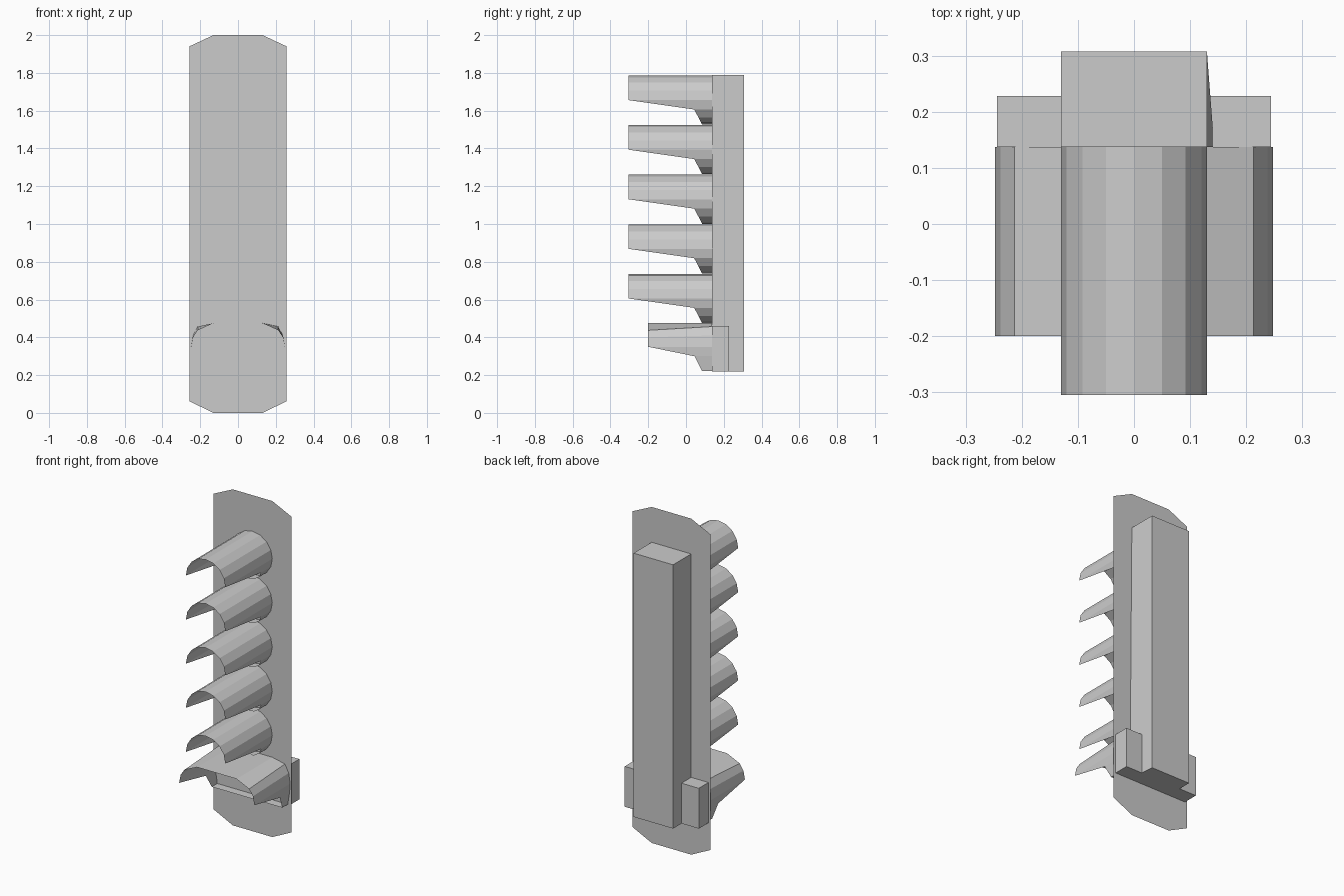
import bpy, math

if "Cube" in bpy.data.objects:
    bpy.data.objects.remove(bpy.data.objects["Cube"])

PLATE_Y = 0.137
R = 0.13


def make(name, verts, faces):
    mesh = bpy.data.meshes.new(name)
    mesh.from_pydata(verts, [], faces)
    mesh.update()
    obj = bpy.data.objects.new(name, mesh)
    bpy.context.collection.objects.link(obj)
    return obj


def box(name, x0, x1, y0, y1, z0, z1, flare=0.0):
    # flare pushes the lower front right corner outward
    v = [(x0, y0, z0), (x1 + flare, y0, z0), (x1, y1, z0), (x0, y1, z0),
         (x0, y0, z1), (x1, y0, z1), (x1, y1, z1), (x0, y1, z1)]
    f = [(3, 2, 1, 0), (4, 5, 6, 7), (0, 1, 5, 4),
         (1, 2, 6, 5), (2, 3, 7, 6), (3, 0, 4, 7)]
    return make(name, v, f)


def hood(name, back, front):
    # open sleeve between a back loop and a front loop
    n = len(back)
    faces = [(i, n + i, n + (i + 1) % n, (i + 1) % n) for i in range(n)]
    return make(name, back + front, faces)


def lip_y(dz, front):
    # front edge depth: full length on top, cut back underneath
    if dz > -0.001:
        return front
    if dz > -0.05:
        return front + (0.045 - front) * dz / -0.05
    return 0.045 + 0.04 * (-dz - 0.05) / 0.08


# thin backing plate with clipped corners
outline = [(-R, 0), (R, 0), (0.258, 0.062), (0.258, 1.94),
           (R, 2), (-R, 2), (-0.258, 1.94), (-0.258, 0.062)]
make("backing_plate", [(x, PLATE_Y, z) for x, z in outline], [tuple(range(8))])

# rear housings
box("main_housing", -R, R, PLATE_Y, 0.307, 0.22, 1.79, flare=0.013)
for side, a, b in (("left", -0.244, -R), ("right", R, 0.244)):
    box(side + "_side_housing", a, b, PLATE_Y, 0.228, 0.22, 0.46)

# five round lamp hoods
for k in range(5):
    cz = 1.656 - k * 0.2625
    back, front = [], []
    for i in range(16):
        a = i * math.tau / 16
        x, dz = R * math.cos(a), R * math.sin(a)
        back.append((x, PLATE_Y, cz + dz))
        front.append((x, lip_y(dz, -0.305), cz + dz))
    hood("round_hood_%d" % (k + 1), back, front)

# wide lower hood: right half as (x, back z, front z, front y), then mirrored
half = [(R, 0.475, 0.475, -0.2), (0.213, 0.457, 0.437, -0.2),
        (0.238, 0.41, 0.40, -0.2), (0.248, 0.35, 0.35, -0.2),
        (0.244, 0.30, 0.30, 0.045), (0.232, 0.222, 0.222, 0.085)]
loop = half + [(-x, zb, zf, y) for x, zb, zf, y in reversed(half)]
hood("wide_hood", [(x, PLATE_Y, zb) for x, zb, zf, y in loop],
     [(x, y, zf) for x, zb, zf, y in loop])
